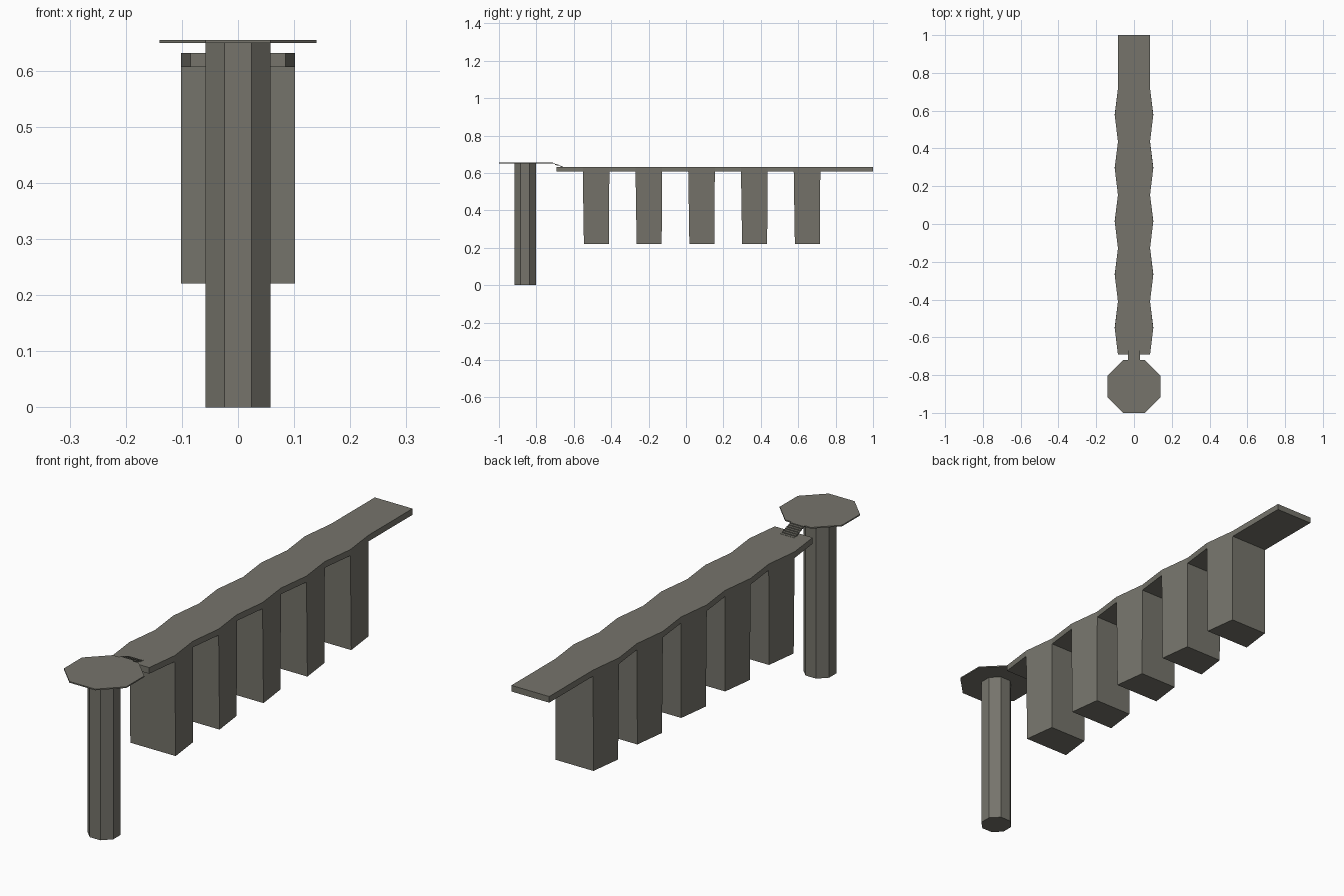
import bpy, math

if "Cube" in bpy.data.objects:
    bpy.data.objects.remove(bpy.data.objects["Cube"])

stone = bpy.data.materials.new("weathered grey stone")
stone.diffuse_color = (0.18, 0.175, 0.148, 1)
stone.use_nodes = True
stone.node_tree.nodes["Principled BSDF"].inputs["Base Color"].default_value = stone.diffuse_color


def make(name, verts, faces):
    me = bpy.data.meshes.new(name)
    me.from_pydata(verts, [], faces)
    me.materials.append(stone)
    ob = bpy.data.objects.new(name, me)
    bpy.context.collection.objects.link(ob)
    return ob


def prism(name, outline, z0, z1, bottom=None):
    """Vertical prism from a counter-clockwise plan outline."""
    n = len(outline)
    verts = [(x, y, z0) for x, y in (bottom or outline)] + [(x, y, z1) for x, y in outline]
    faces = [tuple(reversed(range(n))), tuple(range(n, 2 * n))]
    faces += [(i, (i + 1) % n, n + (i + 1) % n, n + i) for i in range(n)]
    return make(name, verts, faces)


def octagon(apothem, cy):
    r = apothem / math.cos(math.pi / 8)
    angles = [math.pi / 8 + i * math.pi / 4 for i in range(8)]
    return [(r * math.cos(a), cy + r * math.sin(a)) for a in angles]


WIDE, NARROW = 0.102, 0.085
PITCH, DEPTH = 0.282, 0.142
starts = [-0.552 + i * PITCH for i in range(5)]

# Round landing and its column
prism("landing_column", octagon(0.058, -0.86), 0, 0.65)
prism("landing_platform", octagon(0.14, -0.86), 0.65, 0.655)

# Scalloped deck, widest at the front of each pier
side = [(NARROW, -0.692)]
for y in starts:
    side += [(WIDE, y), (NARROW, y + DEPTH)]
side.append((NARROW, 1.0))
prism("deck", side + [(-x, y) for x, y in reversed(side)], 0.607, 0.632)

# Tapered piers follow the deck outline
for i, y in enumerate(starts):
    def plan(inset):
        f, b = y + inset, y + DEPTH - inset / 3
        return [(-WIDE, f), (WIDE, f), (NARROW, b), (-NARROW, b)]
    prism(f"pier_{i + 1}", plan(0), 0.221, 0.607, plan(0.006))

# Thin stepped ramp from landing to deck
N, Y0, Y1, Z0, Z1 = 7, -0.722, -0.65, 0.655, 0.633
profile = []
for i in range(N):
    z = Z0 + (Z1 - Z0) * i / (N - 1)
    profile += [(Y0 + (Y1 - Y0) * i / N, z), (Y0 + (Y1 - Y0) * (i + 1) / N, z)]
lower = [(y, z - 0.004) for y, z in profile]
m = len(profile)
verts = [(x, y, z) for x in (-0.031, 0.031) for y, z in profile + lower]
faces = []
for i in range(m - 1):
    a, b, c, d = i, i + 1, m + i + 1, m + i
    k = 2 * m
    faces += [(a, k + a, k + b, b), (d, c, k + c, k + d), (a, b, c, d), (k + a, k + d, k + c, k + b)]
faces += [(0, m, 3 * m, 2 * m), (m - 1, 3 * m - 1, 4 * m - 1, 2 * m - 1)]
make("stepped_ramp", verts, faces)
